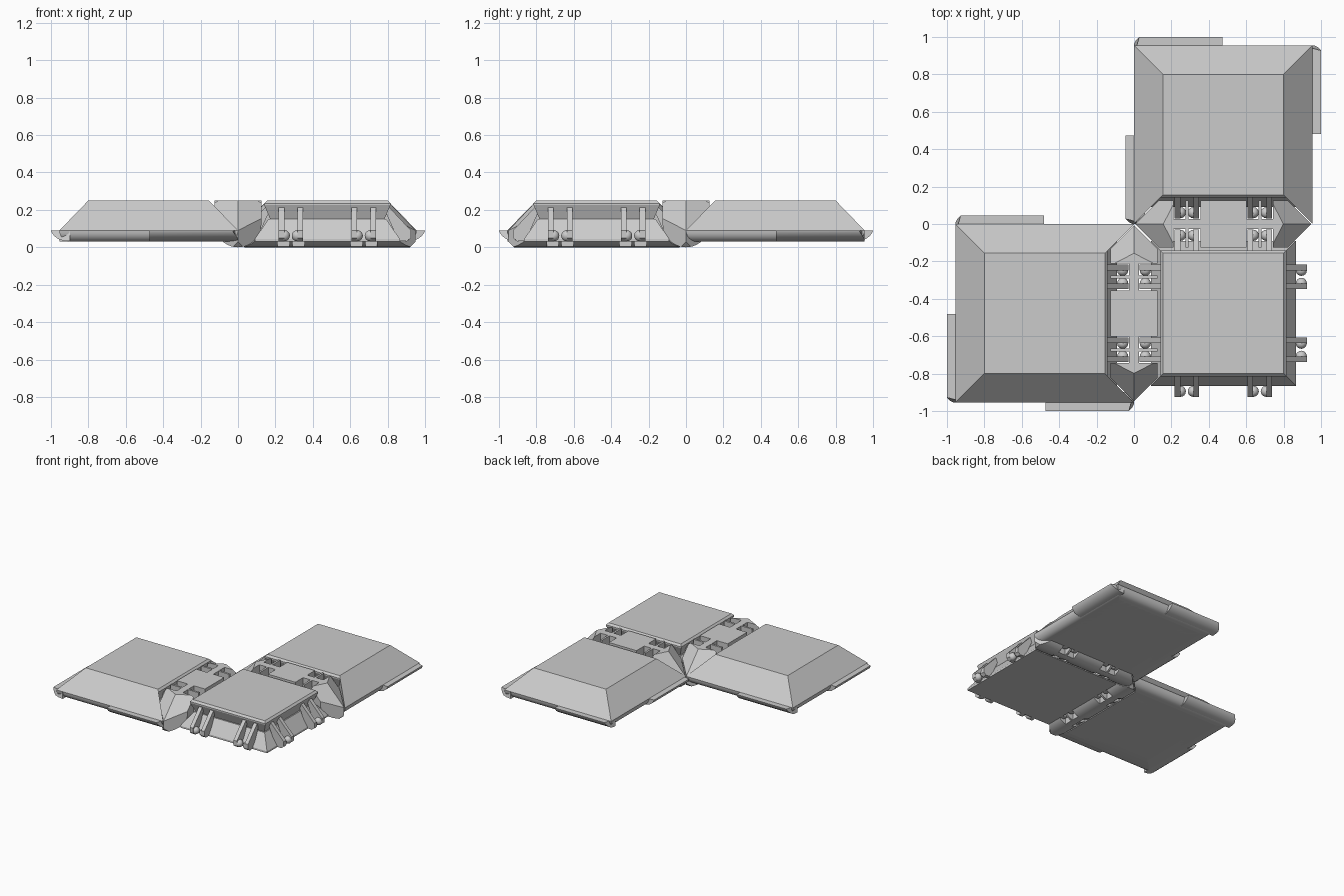
import bpy, bmesh, math
from mathutils import Matrix, Vector

if "Cube" in bpy.data.objects:
    bpy.data.objects.remove(bpy.data.objects["Cube"])

C = 0.4775            # half the panel pitch


def finish(bm, name, mat, smooth=None):
    bmesh.ops.recalc_face_normals(bm, faces=bm.faces)
    me = bpy.data.meshes.new(name)
    bm.to_mesh(me)
    bm.free()
    me.transform(mat)
    ob = bpy.data.objects.new(name, me)
    bpy.context.collection.objects.link(ob)
    if smooth:
        bpy.ops.object.select_all(action='DESELECT')
        ob.select_set(True)
        bpy.context.view_layer.objects.active = ob
        bpy.ops.object.shade_smooth_by_angle(angle=math.radians(smooth))
    return ob


def loft(bm, rings):
    vs = [[bm.verts.new(p) for p in r] for r in rings]
    n = len(rings[0])
    for a, b in zip(vs, vs[1:]):
        for i in range(n):
            j = (i + 1) % n
            bm.faces.new((a[i], a[j], b[j], b[i]))
    bm.faces.new(vs[0])
    bm.faces.new(vs[-1])


def arc(cd, cz, r, a0, a1, n):
    return [(cd + r * math.cos(math.radians(a0 + (a1 - a0) * i / n)),
             cz + r * math.sin(math.radians(a0 + (a1 - a0) * i / n))) for i in range(n + 1)]


# Profiles as (distance from panel centre, height)
CORE = [(.3875, .03), (.3875, .045), (.315, .15), (.305, .15), (.337, .225), (.337, .235), (.3225, .25)]
WING = [(.28, .25), (.3225, .25)] + arc(C - .06, .09, .06, 0, -90, 6) + [(.28, .03)]
TAB = [(.42, .09), (.5225, .09), (.52, .08), (.505, .06), (.485, .045), (.46, .036), (.42, .032)]
RIB = [(.30, .215), (.33, .215), (.4475, .09), (.4475, .05), (.425, .032), (.38, .035)]


def panel(name, cx, cy, closed, ribbed):
    base = Matrix.Translation((cx, cy, 0))
    # core plate with undercut lip
    bm = bmesh.new()
    loft(bm, [[(-h, -h, z), (h, -h, z), (h, h, z), (-h, h, z)] for h, z in CORE])
    finish(bm, name + "_core", base)
    # sloped outer sides with locking tabs
    for k in closed:
        mat = base @ Matrix.Rotation(math.radians(k * 90), 4, 'Z')
        bm = bmesh.new()
        loft(bm, [[(s * d, d, z) for d, z in WING] for s in (-1, 1)])
        finish(bm, f"{name}_sloped_side_{k}", mat, 30)
        bm = bmesh.new()
        loft(bm, [[(-C + max(0, d - .495), d, z) for d, z in TAB], [(-.005, d, z) for d, z in TAB]])
        finish(bm, f"{name}_tab_{k}", mat, 30)
    # clip ribs with round studs
    for k in ribbed:
        mat = base @ Matrix.Rotation(math.radians(k * 90), 4, 'Z')
        bm = bmesh.new()
        for s in (-1, 1):
            for x, side in ((.245, -1), (.145, 1)):
                loft(bm, [[(s * x + e, d, z) for d, z in RIB] for e in (-.015, .015)])
                bmesh.ops.create_uvsphere(bm, u_segments=16, v_segments=10, radius=.03,
                                          matrix=Matrix.Translation((s * (x + side * .015), .417, .062)))
        finish(bm, f"{name}_ribs_{k}", mat, 30)


# side index: 0 back, 1 left, 2 front, 3 right
panel("centre_panel", C, -C, (), (0, 1, 2, 3))
panel("left_panel", -C, -C, (0, 1, 2), (3,))
panel("back_panel", C, C, (0, 1, 3), (2,))


def hinge(name, mat):
    # rounded-bottom bar
    prof = [(.125, .25)] + arc(0, .125, .125, 0, -180, 20) + [(-.125, .25)]
    bm = bmesh.new()
    loft(bm, [[(x, s * C, z) for x, z in prof] for s in (-1, 1)])
    # pointed, bevelled ends
    L = C - .006
    cuts = []
    for sy in (-1, 1):
        for sx in (-1, 1):
            cuts += [((0, sy * L, 0), (sx, sy, 0)), ((0, sy * L, .09), (sx * .52, sy, .94))]
        cuts.append(((0, sy * L, .03), (0, sy, -1)))
    for co, no in cuts:
        r = bmesh.ops.bisect_plane(bm, geom=bm.verts[:] + bm.edges[:] + bm.faces[:], dist=1e-5,
                                   plane_co=co, plane_no=Vector(no).normalized(), clear_outer=True)
        bmesh.ops.holes_fill(bm, edges=[e for e in bm.edges if e.is_boundary], sides=0)
    ob = finish(bm, name, mat)
    # slots that receive the ribs
    bm = bmesh.new()
    for sx in (-1, 1):
        for sy in (-1, 1):
            for y in (.235, .155):
                bmesh.ops.create_cube(bm, size=1, matrix=Matrix.Translation((sx * .08, sy * y, .14))
                                      @ Matrix.Diagonal((.105, .064, .4, 1)))
    cutter = finish(bm, name + "_slot_cutter", mat)
    cutter.hide_render = True
    mod = ob.modifiers.new("slots", 'BOOLEAN')
    mod.operation, mod.solver, mod.object = 'DIFFERENCE', 'EXACT', cutter
    bpy.ops.object.select_all(action='DESELECT')
    ob.select_set(True)
    bpy.context.view_layer.objects.active = ob
    bpy.ops.object.modifier_apply(modifier=mod.name)
    bpy.data.objects.remove(cutter)
    bpy.ops.object.shade_smooth_by_angle(angle=math.radians(25))


hinge("left_hinge", Matrix.Translation((0, -C, 0)))
hinge("back_hinge", Matrix.Translation((C, 0, 0)) @ Matrix.Rotation(math.pi / 2, 4, 'Z'))
